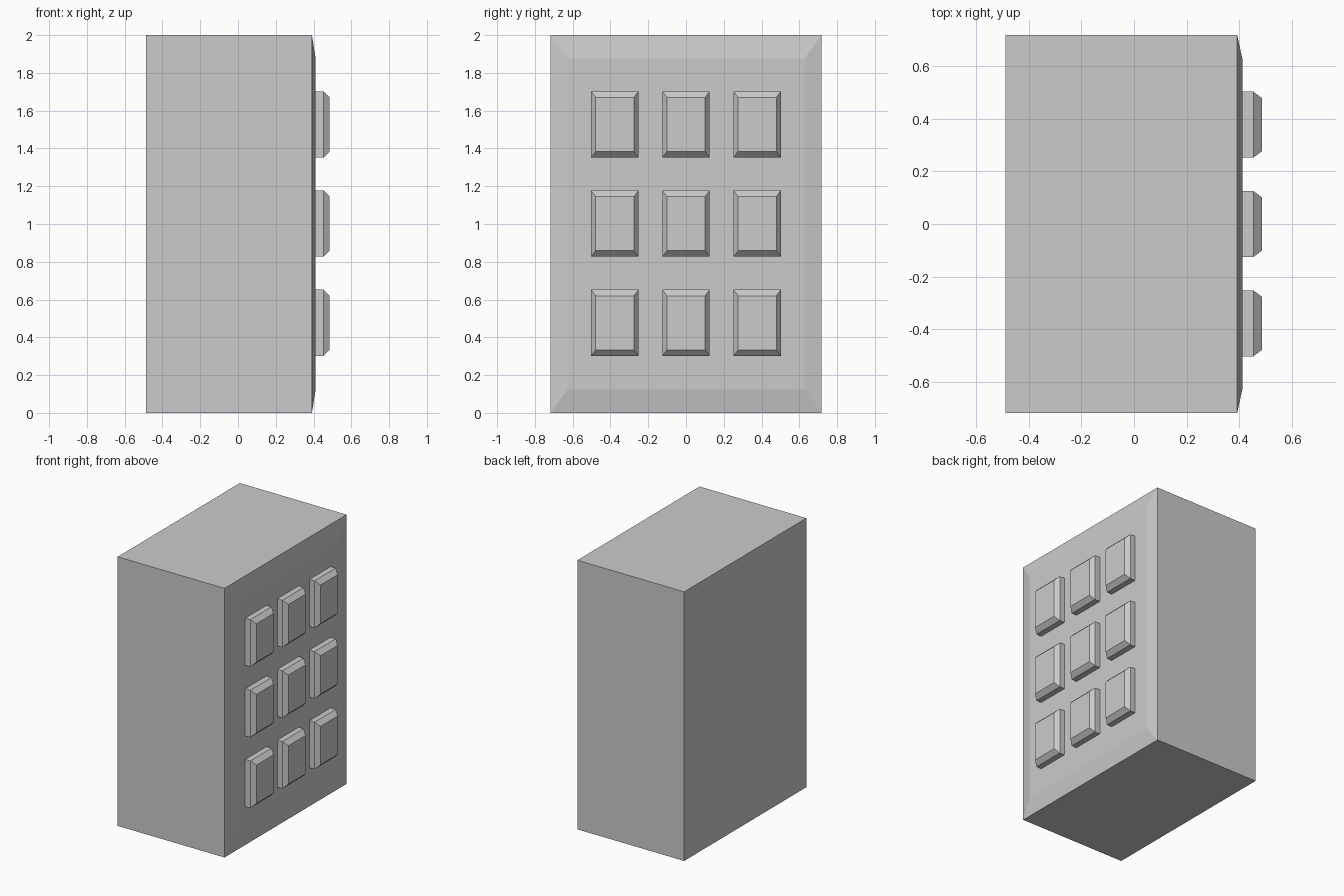
import bpy

if "Cube" in bpy.data.objects:
    bpy.data.objects.remove(bpy.data.objects["Cube"])


def stepped_block(name, sections, cy=0.0, cz=0.0):
    """Loft rectangular sections (x, half width in y, half height in z) along x."""
    verts, faces = [], []
    for x, hy, hz in sections:
        verts += [(x, cy + sy * hy, cz + sz * hz)
                  for sy, sz in ((-1, -1), (1, -1), (1, 1), (-1, 1))]
    for s in range(len(sections) - 1):
        a = s * 4
        for i in range(4):
            j = (i + 1) % 4
            faces.append((a + i, a + 4 + i, a + 4 + j, a + j))
    last = len(verts) - 4
    faces += [(3, 2, 1, 0), (last, last + 1, last + 2, last + 3)]
    # outward winding for the side walls
    faces = [tuple(reversed(f)) for f in faces[:-2]] + faces[-2:]
    mesh = bpy.data.meshes.new(name)
    mesh.from_pydata(verts, [], faces)
    mesh.update()
    obj = bpy.data.objects.new(name, mesh)
    bpy.context.collection.objects.link(obj)
    return obj


# Main housing with a shallow sloped border on the keypad side
stepped_block("housing", [(-0.487, 0.717, 1.0), (0.391, 0.717, 1.0),
                          (0.411, 0.628, 0.877)], cz=1.0)

# Three by three grid of chamfered buttons
for row in range(3):
    for col in range(3):
        stepped_block(f"button_{row}_{col}",
                      [(0.405, 0.125, 0.175), (0.453, 0.125, 0.175),
                       (0.485, 0.101, 0.143)],
                      cy=(col - 1) * 0.377, cz=1.002 + (row - 1) * 0.525)
